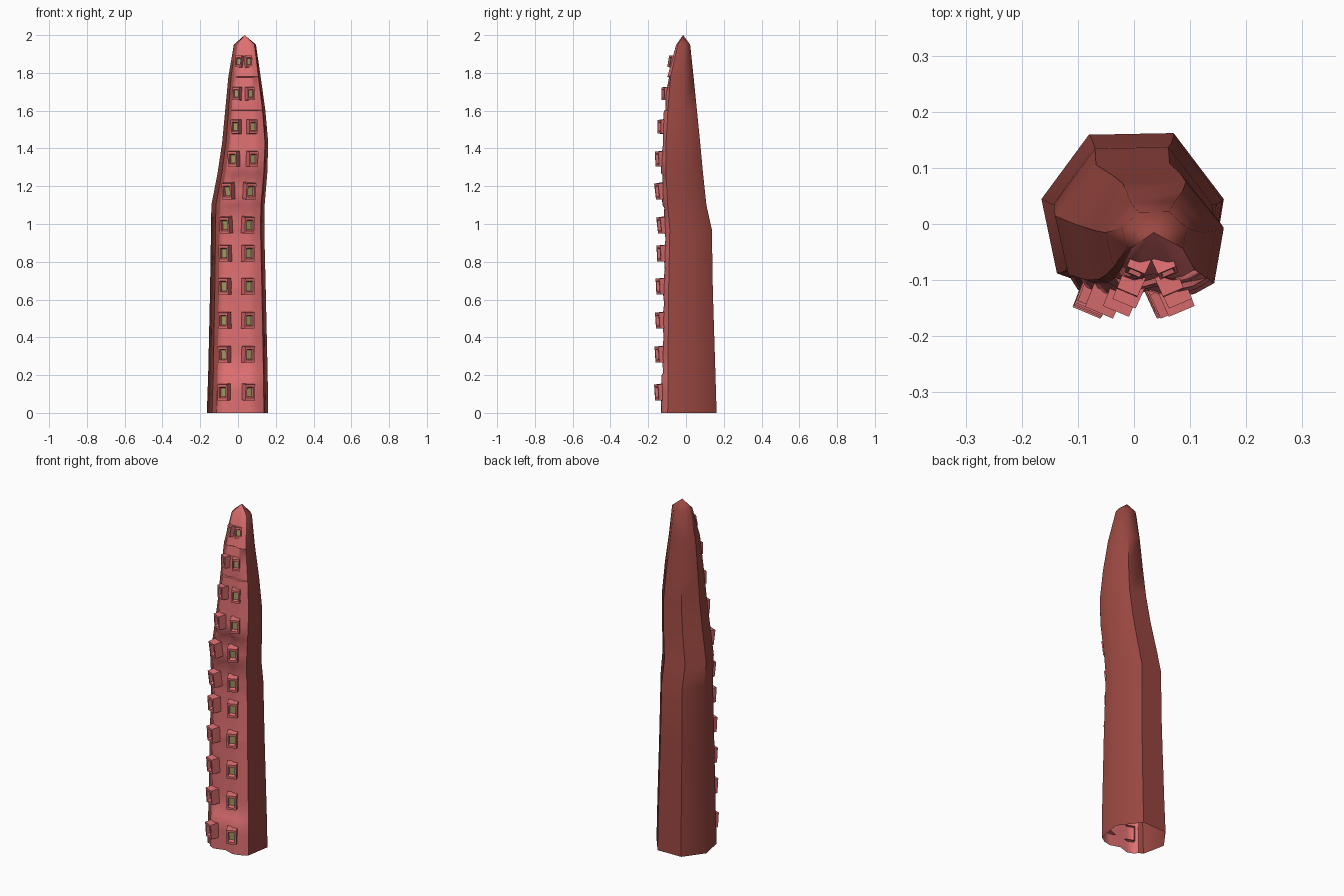
import bpy, bmesh, math
from mathutils import Vector, Matrix

if "Cube" in bpy.data.objects:
    bpy.data.objects.remove(bpy.data.objects["Cube"])

# rings: z, left x, right x, front y, back y
RINGS = [(0, -.165, .16, -.132, .162), (.2, -.158, .157, -.13, .156), (.65, -.148, .147, -.124, .142),
         (.97, -.143, .139, -.116, .137), (1.1, -.141, .141, -.125, .108), (1.27, -.108, .155, -.133, .09),
         (1.43, -.084, .16, -.13, .075), (1.6, -.068, .145, -.117, .058), (1.78, -.051, .12, -.098, .04),
         (1.95, -.022, .095, -.052, .022), (2.0, .035, .035, -.015, -.015)]
# outlines in unit coordinates: dark back shell, and pink underside
BACK = [(.86, -.76), (1, .2), (.45, 1), (-.48, .98), (-1, .2), (-.83, -.7), (-.68, -.76)]
FRONT = [(-.68, -.76), (-.6, -.9), (-.38, -1), (0, -.87), (.36, -1), (.62, -.93), (.86, -.76)]
# suckers: z, left x, right x
SUCKERS = [(.11, -.073, .055), (.31, -.071, .053), (.49, -.07, .052), (.67, -.069, .052), (.845, -.067, .052),
           (.995, -.063, .052), (1.175, -.05, .06), (1.345, -.022, .075), (1.515, -.01, .075),
           (1.69, -.006, .064), (1.86, .006, .056)]


def material(name, col):
    m = bpy.data.materials.new(name)
    m.diffuse_color = (*col, 1)
    m.use_nodes = True
    m.node_tree.nodes["Principled BSDF"].inputs["Base Color"].default_value = m.diffuse_color
    return m


DARK = material("dark_red", (.32, .063, .052))
PINK = material("pink", (.74, .16, .165))
OLIVE = material("olive", (.36, .34, .13))


def ring_at(z):
    for a, b in zip(RINGS, RINGS[1:]):
        if z <= b[0]:
            t = (z - a[0]) / (b[0] - a[0])
            return [p + (q - p) * t for p, q in zip(a, b)]
    return list(RINGS[-1])


def place(u, v, z):
    _, l, r, f, b = ring_at(z)
    return Vector(((l + r) / 2 + u * (r - l) / 2, (f + b) / 2 + v * (b - f) / 2, z))


def finish(name, bm, mats, angle):
    me = bpy.data.meshes.new(name)
    bm.to_mesh(me)
    bm.free()
    ob = bpy.data.objects.new(name, me)
    bpy.context.collection.objects.link(ob)
    for m in mats:
        me.materials.append(m)
    bpy.ops.object.select_all(action='DESELECT')
    ob.select_set(True)
    bpy.context.view_layer.objects.active = ob
    bpy.ops.object.shade_smooth_by_angle(angle=math.radians(angle))


def loft(name, outline, levels, mat, dents=()):
    bm = bmesh.new()
    rows = []
    for z in levels:
        row = []
        for i, (u, v) in enumerate(outline):
            p = place(u, v, z)
            if z in dents and 0 < i < len(outline) - 1:
                p.y += .009
            row.append(bm.verts.new(p))
        rows.append(row)
    tip = bm.verts.new(place(0, 0, 2))
    for a, b in zip(rows, rows[1:]):
        for i in range(len(outline) - 1):
            bm.faces.new((a[i], a[i + 1], b[i + 1], b[i]))
    for i in range(len(outline) - 1):
        bm.faces.new((rows[-1][i], rows[-1][i + 1], tip))
    finish(name, bm, [mat], 50)


# dark outer shell, open at the base
levels = [r[0] for r in RINGS[:-1]]
loft("tentacle_back", BACK, levels, DARK)

# pink underside, dented between suckers
zs = [s[0] for s in SUCKERS]
mids = [(a + b) / 2 for a, b in zip(zs, zs[1:])]
loft("tentacle_underside", FRONT, sorted(set(levels + zs + mids)), PINK, mids)

# square suckers with a recessed olive centre
for side in (-1, 1):
    bm = bmesh.new()
    for z, lx, rx in SUCKERS:
        s = 1 if z < 1.2 else 1 - .55 * (z - 1.2) / .66
        w, h = .027 * (.35 + .65 * s), .042 * (.5 + .5 * s)
        d = .027 * s
        c = place(0, -1, z)
        c.x = lx if side < 0 else rx
        slope = (ring_at(z + .05)[3] - ring_at(z - .05)[3]) / .1
        m = (Matrix.Translation(c) @ Matrix.Rotation(side * .4, 4, 'Z')
             @ Matrix.Rotation(-math.atan(slope) + .08, 4, 'X'))
        loops = []
        # base, rim outside, rim inside, recess floor
        for k, y in ((1.05, .02), (1, -d), (.68, -d), (.55, -d * .35)):
            loops.append([bm.verts.new(m @ Vector((a * w * k, y, b * h * k)))
                          for a, b in ((-1, -1), (1, -1), (1, 1), (-1, 1))])
        for a, b in zip(loops, loops[1:]):
            for i in range(4):
                j = (i + 1) % 4
                bm.faces.new((a[i], a[j], b[j], b[i]))
        bm.faces.new(loops[-1]).material_index = 1
    finish("suckers_left" if side < 0 else "suckers_right", bm, [PINK, OLIVE], 30)
